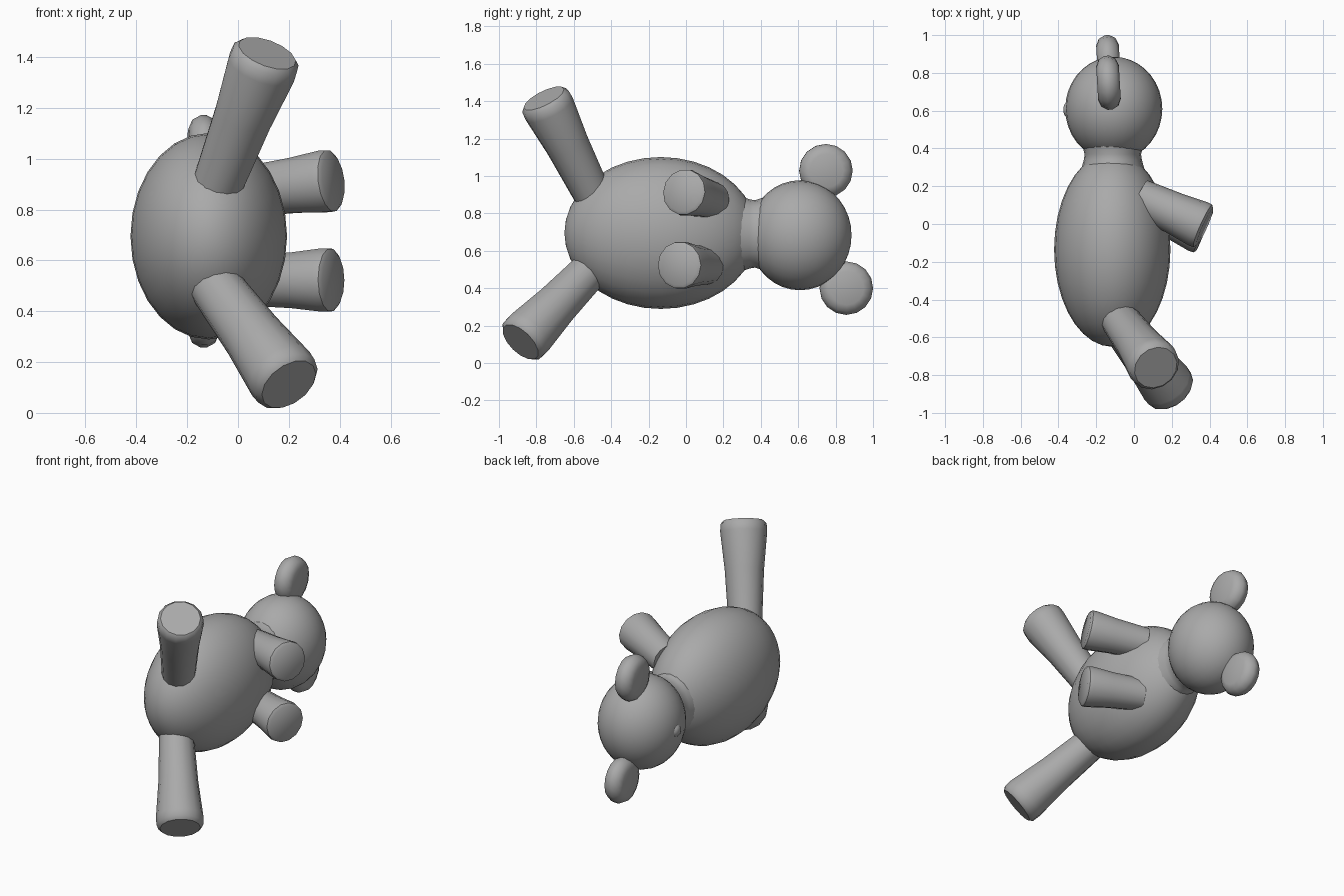
import bpy, bmesh, math
from mathutils import Vector, Matrix

if "Cube" in bpy.data.objects:
    bpy.data.objects.remove(bpy.data.objects["Cube"], do_unlink=True)

grey = bpy.data.materials.new("plush grey")
grey.use_nodes = True
colour = (0.4, 0.4, 0.4, 1)
grey.diffuse_color = colour
grey.node_tree.nodes["Principled BSDF"].inputs["Base Color"].default_value = colour


def finish(name, bm, angle=40):
    """Turn a bmesh into a smooth-shaded object that keeps sharp edges."""
    bmesh.ops.recalc_face_normals(bm, faces=bm.faces)
    mesh = bpy.data.meshes.new(name)
    bm.to_mesh(mesh)
    bm.free()
    mesh.materials.append(grey)
    obj = bpy.data.objects.new(name, mesh)
    bpy.context.collection.objects.link(obj)
    bpy.ops.object.select_all(action="DESELECT")
    obj.select_set(True)
    bpy.context.view_layer.objects.active = obj
    bpy.ops.object.shade_smooth_by_angle(angle=math.radians(angle))
    return obj


def ellipsoid(name, centre, radii):
    """Round part with its poles along y."""
    bm = bmesh.new()
    bmesh.ops.create_uvsphere(bm, u_segments=28, v_segments=18, radius=1)
    bm.transform(Matrix.Translation(centre) @ Matrix.Diagonal((*radii, 1))
                 @ Matrix.Rotation(math.pi / 2, 4, "X"))
    return finish(name, bm)


def lathe(name, start, axis, profile, sides=14, scale=(1, 1)):
    """Closed turned part: profile is (radius, distance along axis) rings."""
    bm = bmesh.new()
    rings = []
    for r, h in profile:
        rings.append([bm.verts.new((r * scale[0] * math.cos(a), r * scale[1] * math.sin(a), h))
                      for a in (2 * math.pi * i / sides for i in range(sides))])
    for low, high in zip(rings, rings[1:]):
        for i in range(sides):
            j = (i + 1) % sides
            bm.faces.new((low[i], low[j], high[j], high[i]))
    bm.faces.new(rings[0][::-1])
    bm.faces.new(rings[-1])
    turn = Vector(axis).to_track_quat("Z", "Y").to_matrix().to_4x4()
    bm.transform(Matrix.Translation(start) @ turn)
    return finish(name, bm)


def limb(name, start, end, r_start, r_end):
    """Tapered limb with a slightly rounded flat end."""
    axis = Vector(end) - Vector(start)
    n = axis.length
    mid = r_start + (r_end - r_start) * 0.45
    lathe(name, start, axis, [(r_start, 0), (mid, n * 0.55), (r_end, n * 0.9),
                              (r_end * 0.98, n * 0.97), (r_end * 0.85, n)])


# Torso, head and short neck
ellipsoid("body", (-0.115, -0.135, 0.695), (0.308, 0.515, 0.406))
ellipsoid("head", (-0.107, 0.61, 0.683), (0.257, 0.275, 0.294))
lathe("neck", (-0.112, 0.28, 0.69), (0, 1, 0),
      [(0.205, 0), (0.185, 0.06), (0.18, 0.09), (0.2, 0.15)], 20, (0.83, 1))

# Tiny nub on the back of the head
lathe("head_nub", (-0.35, 0.605, 0.685), (-1, 0, 0), [(0.045, 0), (0.03, 0.018), (0.012, 0.024)], 8)

# Flat round ears with soft rims
ear_profile = [(0.09, -0.06), (0.125, -0.045), (0.143, -0.012),
               (0.143, 0.012), (0.125, 0.045), (0.09, 0.06)]
lathe("ear_upper", (-0.135, 0.748, 1.028), (1, 0.06, 0), ear_profile, 16)
lathe("ear_lower", (-0.135, 0.857, 0.4), (1, 0.06, 0), ear_profile, 16)

# Arms
limb("arm_upper", (0.03, 0.14, 0.87), (0.375, -0.015, 0.915), 0.1, 0.125)
limb("arm_lower", (0.03, 0.11, 0.52), (0.375, -0.04, 0.523), 0.1, 0.128)

# Legs
limb("leg_upper", (-0.095, -0.48, 0.86), (0.115, -0.76, 1.415), 0.098, 0.14)
limb("leg_lower", (-0.12, -0.47, 0.54), (0.2, -0.885, 0.112), 0.1, 0.142)
